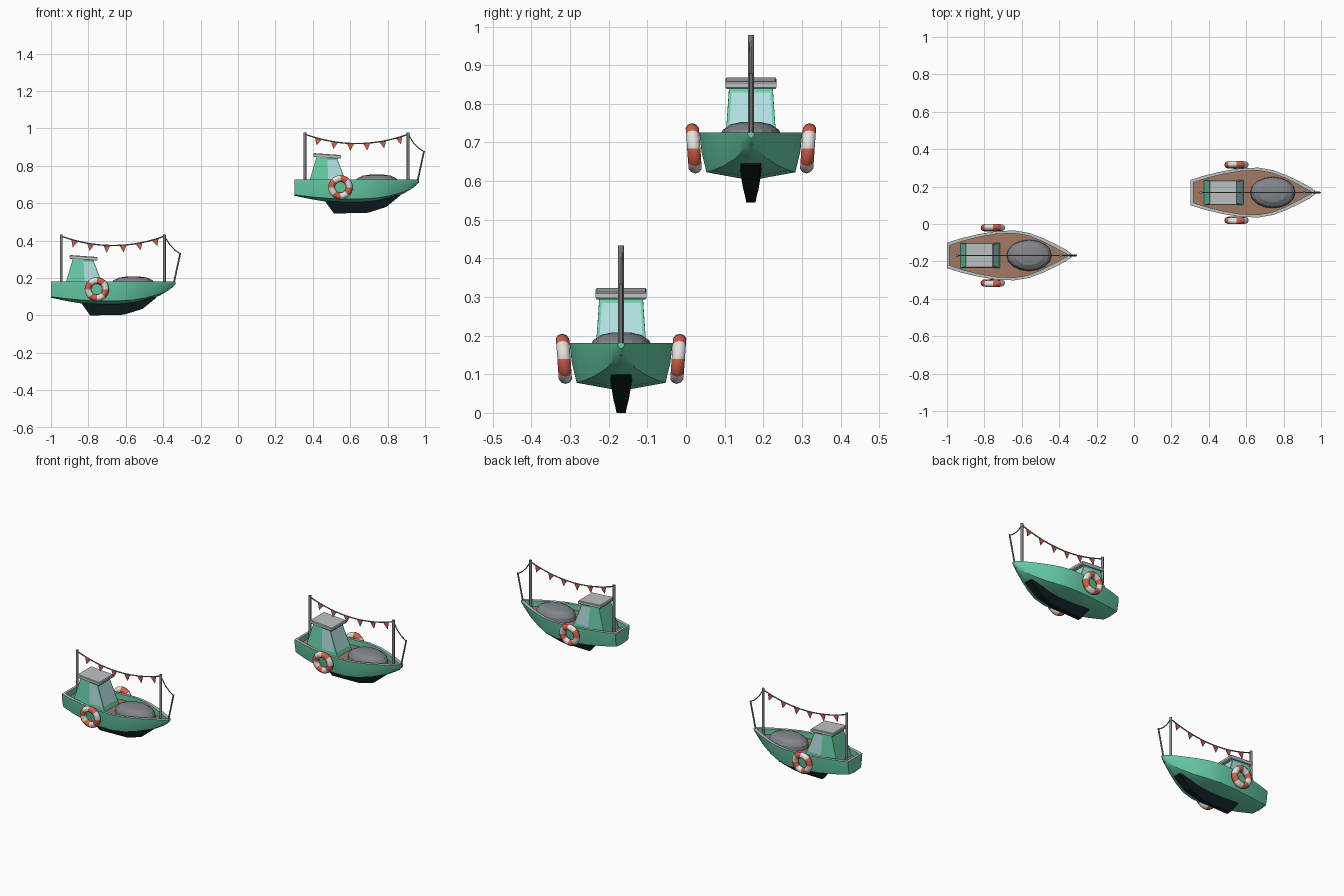
import bpy, bmesh, math
from mathutils import Vector

if "Cube" in bpy.data.objects:
    bpy.data.objects.remove(bpy.data.objects["Cube"])


def mat(name, r, g, b):
    m = bpy.data.materials.new(name)
    m.diffuse_color = (r, g, b, 1)
    m.use_nodes = True
    m.node_tree.nodes["Principled BSDF"].inputs["Base Color"].default_value = m.diffuse_color
    return m


GREEN = mat("sea green", .14, .645, .40)
GLASS = mat("pale glass", .45, .74, .76)
ROOF = mat("light grey", .51, .54, .54)
STEEL = mat("steel grey", .22, .235, .26)
DARK = mat("keel black", .004, .010, .014)
RED = mat("coral red", .67, .115, .07)
WHITE = mat("white", .76, .76, .75)
WOOD = mat("deck brown", .36, .195, .125)


def make(name, verts, faces, mats, rule=None, loc=(0, 0, 0), smooth=None):
    """Mesh object from points and faces, material per face index by rule."""
    me = bpy.data.meshes.new(name)
    me.from_pydata([tuple(v) for v in verts], [], faces)
    for m in mats:
        me.materials.append(m)
    if rule:
        for i, p in enumerate(me.polygons):
            p.material_index = rule(i)
    bm = bmesh.new()
    bm.from_mesh(me)
    bmesh.ops.remove_doubles(bm, verts=bm.verts, dist=1e-5)
    bmesh.ops.recalc_face_normals(bm, faces=bm.faces)
    bm.to_mesh(me)
    bm.free()
    ob = bpy.data.objects.new(name, me)
    ob.location = loc
    bpy.context.collection.objects.link(ob)
    if smooth:
        bpy.ops.object.select_all(action='DESELECT')
        ob.select_set(True)
        bpy.context.view_layer.objects.active = ob
        bpy.ops.object.shade_smooth_by_angle(angle=math.radians(smooth))
    return ob


def tube(name, pts, r, m, loc):
    cu = bpy.data.curves.new(name, 'CURVE')
    cu.dimensions = '3D'
    cu.bevel_depth = r
    cu.bevel_resolution = 2
    cu.use_fill_caps = True
    sp = cu.splines.new('POLY')
    sp.points.add(len(pts) - 1)
    for p, c in zip(sp.points, pts):
        p.co = (*c, 1)
    cu.materials.append(m)
    ob = bpy.data.objects.new(name, cu)
    ob.location = loc
    bpy.context.collection.objects.link(ob)


def loft(rows, closed=True):
    """Quads between successive rows of points."""
    n = len(rows[0])
    f = []
    for i in range(len(rows) - 1):
        for j in range(n if closed else n - 1):
            k = (j + 1) % n
            f.append((i * n + j, i * n + k, (i + 1) * n + k, (i + 1) * n + j))
    return [v for r in rows for v in r], f


SHEER, DECK = .181, .148
# station, sheer half width, chine half width, chine height, keel height
STATIONS = [(0, .068, .055, .100, .095), (.08, .093, .078, .090, .078),
            (.17, .114, .098, .082, .063), (.26, .129, .112, .078, .057),
            (.36, .1335, .115, .078, .057), (.44, .120, .098, .083, .065),
            (.51, .094, .070, .095, .083), (.58, .061, .038, .115, .105),
            (.635, .032, .014, .143, .138), (.665, .010, .004, .168, .166)]


def hull(loc):
    rows = []
    for s, w, cw, cz, kz in STATIONS:
        si, wi = .014 + .955 * s, max(w - .015, .002)
        half = [(si, wi, DECK), (si, wi, SHEER), (s, w, SHEER),
                (s, cw + (w - cw) * .68, (SHEER + cz) / 2), (s, cw, cz)]
        rows.append(half + [(s, 0, kz)] + [(x, -y, z) for x, y, z in half[::-1]])
    verts, faces = loft(rows)
    strip = [0, 1, 0, 0, 0, 0, 0, 0, 1, 0, 2]
    idx = strip * (len(rows) - 1)
    for b in (0, 11 * (len(rows) - 1)):       # transom and stem closures
        faces += [tuple(b + k for k in range(2, 9)),
                  (b + 1, b + 2, b + 8, b + 9), (b, b + 1, b + 9, b + 10)]
        idx += [0, 1, 0]
    make("hull", verts, faces, [GREEN, ROOF, WOOD], lambda i: idx[i], loc, 30)


def keel(loc):
    rows = [[(s, -.031 * k, .1), (s, -w, z), (s, w, z), (s, .031 * k, .1)]
            for s, z, w, k in [(.165, .062, .022, .8), (.21, 0, .012, 1),
                               (.39, .004, .012, 1), (.49, .035, .02, 1),
                               (.565, .097, .024, .8)]]
    v, f = loft(rows)
    make("keel", v, f + [(0, 1, 2, 3), (16, 17, 18, 19)], [DARK], loc=loc)


def cabin(loc):
    lo = [Vector(p + (DECK - .004,)) for p in
          [(.07, -.067), (.285, -.067), (.285, .067), (.07, .067)]]
    hi = [Vector(p) for p in [(.118, -.056, .307), (.225, -.056, .300),
                              (.225, .056, .300), (.118, .056, .307)]]
    # side wall, windscreen, side wall, back: glazed span across each wall
    spans = [(.52, .95), (.06, .94), (.05, .48), None]
    verts, faces, idx = [], [], []
    for k in range(4):
        l = (k + 1) % 4
        us = [0, *(spans[k] or (.3, .7)), 1]
        b = len(verts)
        for v in (0, .18, .90, 1):
            verts += [lo[k].lerp(lo[l], u).lerp(hi[k].lerp(hi[l], u), v) for u in us]
        for i in range(3):
            for j in range(3):
                a = b + i * 4 + j
                faces.append((a, a + 1, a + 5, a + 4))
                idx.append(1 if i == j == 1 and spans[k] else 0)
    make("cabin", verts, faces, [GREEN, GLASS], lambda i: idx[i], loc)
    # tilted roof slab
    rows = [[(x0, -y, z0), (x1, -y, z1), (x1, y, z1), (x0, y, z0)]
            for x0, x1, y, z0, z1 in [(.103, .244, .063, .303, .293),
                                      (.099, .248, .066, .308, .298),
                                      (.099, .248, .066, .319, .309),
                                      (.103, .244, .063, .323, .313)]]
    v, f = loft(rows)
    make("cabin_roof", v, f + [(0, 1, 2, 3), (12, 13, 14, 15)], [ROOF], loc=loc)


def dome(loc):
    n = 16
    rows = [[(.439 + .121 * r * math.cos(a), .084 * r * math.sin(a), z)
             for a in (2 * math.pi * i / n for i in range(n))]
            for r, z in [(1, DECK - .003), (.97, .172), (.86, .188), (.62, .202), (.3, .208)]]
    v, f = loft(rows)
    make("cargo_dome", v, f + [tuple(range(4 * n, 5 * n))], [STEEL], loc=loc, smooth=15)


def buoy(loc, side):
    nu, nv, tilt = 24, 10, math.radians(4)
    rows = []
    for i in range(nu + 1):
        a = 2 * math.pi * i / nu
        row = []
        for j in range(nv):
            b = 2 * math.pi * j / nv
            r = .047 + .018 * math.cos(b)
            x, y, z = r * math.cos(a), .018 * math.sin(b), r * math.sin(a)
            row.append((.245 + x, side * (.148 + y + z * math.sin(tilt)), .14 + z))
        rows.append(row)
    v, f = loft(rows)
    make("lifebuoy", v, f, [WHITE, RED], lambda i: (i // nv) // (nu // 8) % 2, loc, 50)


def rigging(loc):
    xa, xb = .055, .607
    for name, x in (("rear_mast", xa), ("front_mast", xb)):
        tube(name, [(x, 0, DECK - .01), (x, 0, .433)], .0078, STEEL, loc)
        tube(name + "_foot", [(x, 0, DECK - .01), (x, 0, DECK + .008)], .012, STEEL, loc)
    tube("bow_staff", [(.655, 0, .165), (.692, 0, .335)], .0045, STEEL, loc)

    def rope(t):
        return Vector((xa + (xb - xa) * t, 0, .424 - .2 * t * (1 - t)))
    tube("bunting_rope", [rope(i / 16) for i in range(17)], .0035, STEEL, loc)
    tube("bow_rope", [(xb, 0, .424), (.635, 0, .378), (.662, 0, .350), (.692, 0, .330)],
         .003, STEEL, loc)
    # triangular pennants, thin prisms hanging square to the rope
    for i in range(6):
        t = .13 + .78 * i / 5
        p, d = rope(t), (rope(t + .01) - rope(t - .01)).normalized()
        down = Vector((d.z, 0, -d.x))
        tri = [p - d * .019, p + d * .019, p + down * .039]
        o = Vector((0, .002, 0))
        make("pennant", [q - o for q in tri] + [q + o for q in tri],
             [(0, 1, 2), (3, 4, 5), (0, 1, 4, 3), (1, 2, 5, 4), (2, 0, 3, 5)], [RED], loc=loc)


# the two identical boats
for origin in ((-1.0, -.168, 0), (.303, .168, .545)):
    hull(origin)
    keel(origin)
    cabin(origin)
    dome(origin)
    for side in (-1, 1):
        buoy(origin, side)
    rigging(origin)
